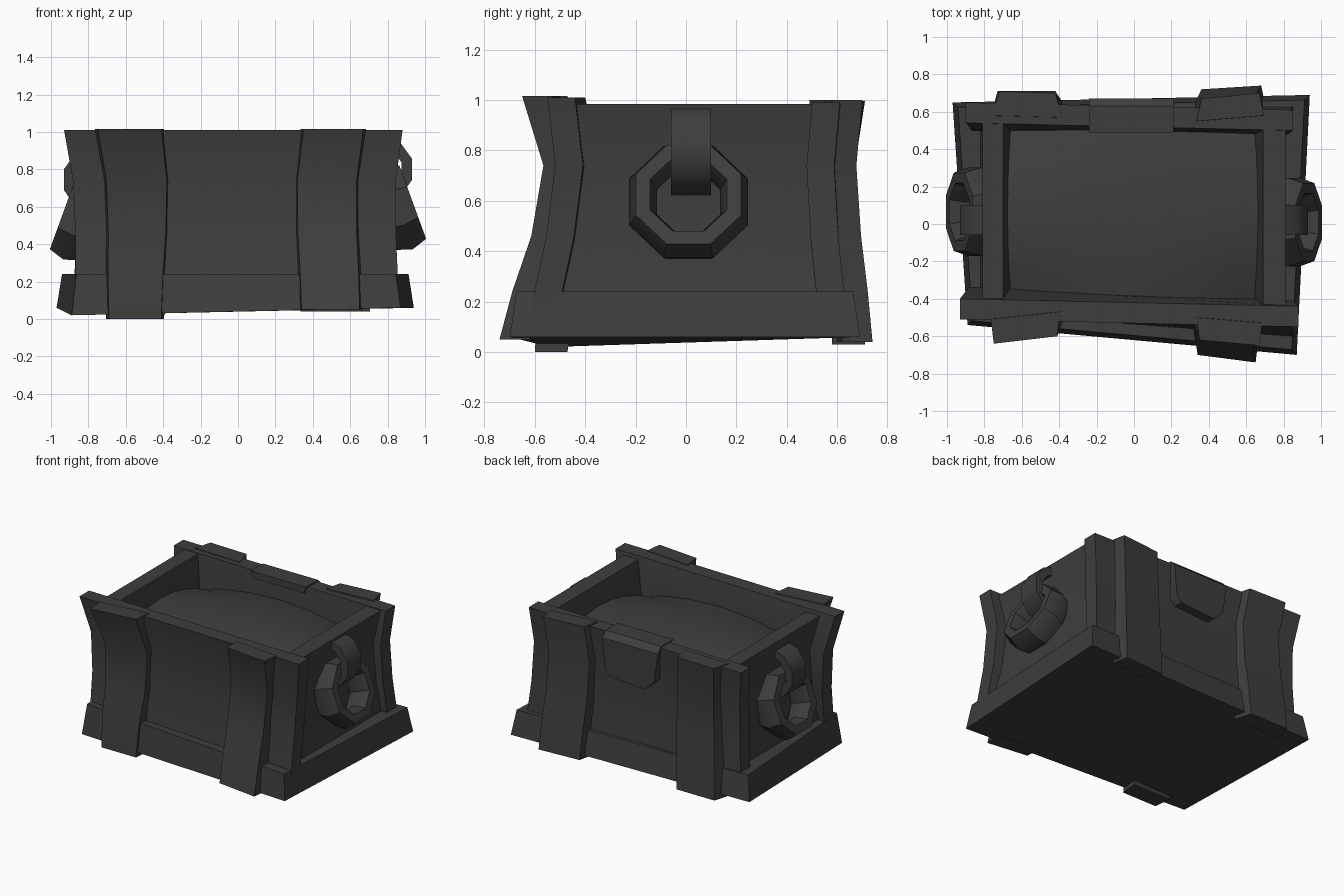
import bpy
import bmesh
from math import radians, pi, sin, cos, copysign
from mathutils import Matrix, Vector

cube = bpy.data.objects.get("Cube")
if cube:
    bpy.data.objects.remove(cube, do_unlink=True)

# The single colour
dark_grey = bpy.data.materials.new("dark_grey")
dark_grey.use_nodes = True
dark_grey.diffuse_color = (.048, .048, .048, 1)
shader = dark_grey.node_tree.nodes["Principled BSDF"]
shader.inputs["Base Color"].default_value = dark_grey.diffuse_color


def finish(name, bm):
    """Turn a bmesh into a shaded object with the grey material."""
    bmesh.ops.recalc_face_normals(bm, faces=bm.faces)
    mesh = bpy.data.meshes.new(name)
    bm.to_mesh(mesh)
    bm.free()
    mesh.materials.append(dark_grey)
    obj = bpy.data.objects.new(name, mesh)
    bpy.context.collection.objects.link(obj)
    bpy.ops.object.select_all(action='DESELECT')
    obj.select_set(True)
    bpy.context.view_layer.objects.active = obj
    bpy.ops.object.shade_smooth_by_angle(angle=radians(38))


def loft(name, rings, closed=False):
    """Skin a row of equal cross-sections; cap the ends unless it closes on itself."""
    bm = bmesh.new()
    rows = [[bm.verts.new(point) for point in ring] for ring in rings]
    pairs = list(zip(rows, rows[1:]))
    if closed:
        pairs.append((rows[-1], rows[0]))
    else:
        bm.faces.new(rows[0])
        bm.faces.new(rows[-1])
    for lower, upper in pairs:
        for i in range(len(lower)):
            bm.faces.new((lower[i - 1], lower[i], upper[i], upper[i - 1]))
    finish(name, bm)


# Share of the inward pinch at each height between the top and the foot
WAIST = {.74: 1, .46: .8, .24: .3}


def pinched_slab(name, top, foot, high, low, depth, pinch, flare=0, sideways=False):
    """Upright slab with a drawn-in waist. Top and foot give the start and end
    along the wall, then the outer position at each; depth points inward."""
    top, foot = Vector(top), Vector(foot)
    rings = []
    for z in (high, *WAIST, low):
        start, end, out_start, out_end = top.lerp(foot, (high - z) / (high - low))
        share = WAIST.get(z, 0)
        shift = copysign(pinch * share, depth)
        start -= copysign(.03 * share, start)
        end -= copysign(.03 * share, end)
        ring = [(start, out_start + shift), (end, out_end + shift),
                (end + flare, out_end + shift + depth),
                (start - flare, out_start + shift + depth)]
        rings.append([(b, a, z) if sideways else (a, b, z) for a, b in ring])
    loft(name, rings)


# Skewed plinth, slightly smaller at its upper edge
corners = [(-.89, -.54, .02), (.87, -.7, .06), (.94, .69, .06), (-.97, .65, .06)]
loft("base", [corners, [(x * .97, y * .96, .24) for x, y, z in corners]])

# Thick front and back walls
pinched_slab("front_wall", (-.93, .88, -.51, -.55), (-.87, .86, -.48, -.63),
             high=1.01, low=.1, depth=.11, pinch=.055)
pinched_slab("back_wall", (-.9, .85, .65, .61), (-.88, .86, .62, .64),
             high=.99, low=.1, depth=-.11, pinch=.03)

# Recessed end walls
pinched_slab("right_wall", (-.47, .54, .81, .81), (-.57, .57, .82, .82),
             high=.985, low=.1, depth=-.12, pinch=.05, sideways=True)
pinched_slab("left_wall", (-.43, .58, -.81, -.81), (-.41, .57, -.84, -.84),
             high=.985, low=.1, depth=.11, pinch=.05, sideways=True)

# Vertical straps running from rim to ground
pinched_slab("front_left_strap", (-.75, -.41, -.64, -.6), (-.69, -.41, -.6, -.6),
             high=1.015, low=0, depth=.13, pinch=.09, flare=.015)
pinched_slab("front_right_strap", (.35, .67, -.62, -.65), (.34, .65, -.7, -.74),
             high=1.015, low=.05, depth=.12, pinch=.11, flare=.015)
pinched_slab("back_left_strap", (-.72, -.42, .71, .7), (-.73, -.42, .71, .71),
             high=.995, low=.03, depth=-.13, pinch=.04, flare=.035)
pinched_slab("back_right_strap", (.36, .67, .67, .7), (.36, .68, .72, .74),
             high=1, low=.04, depth=-.12, pinch=.035, flare=.025)

# Plate hooked over the middle of the back rim, with clipped lower corners
outline = [(-.24, 1), (.21, 1), (.19, .74), (.15, .69), (-.13, .67), (-.21, .74)]
loft("back_latch_plate", [
    [(x, y, min(max(z, underside), crown)) for x, z in outline]
    for y, underside, crown in ((.49, .95, 1), (.57, .95, 1), (.57, 0, 1),
                                (.63, 0, 1), (.67, 0, .96))])

# Domed filling inside the rim, low in the corners
bm = bmesh.new()
bmesh.ops.create_grid(bm, x_segments=6, y_segments=6, size=1)
for v in bm.verts:
    u, w = v.co.x ** 2, v.co.y ** 2
    v.co = (.7 * v.co.x - .01, .46 * v.co.y + .06, .89 - .05 * (u + w) - .06 * u * w)
finish("domed_filling", bm)

# Deep hanging rings and the curved bands that hold them
for side, label, drop, ring_y in ((1, "right", 0, .01), (-1, "left", .055, .065)):
    band = []
    for k in range(6):
        angle = k * pi / 5 - pi / 2
        outer, inner = [(side * (.76 + r * cos(angle)), .8 - drop + r * sin(angle))
                        for r in (.18, .12)]
        band.append([(x, y, z) for (x, z), y in
                     ((outer, -.06), (outer, .1), (inner, .1), (inner, -.06))])
    loft(label + "_ring_band", band)

    place = (Matrix.Translation((side * .853, ring_y, .595 - drop))
             @ Matrix.Rotation(side * radians(70), 4, 'Y'))
    sections = []
    for k in range(8):
        turn = (place @ Matrix.Rotation((k + .5) * pi / 4, 4, 'Z')
                @ Matrix.Translation((.196, 0, 0)))
        sections.append([turn @ Vector((.06 * cos(n * pi / 3), 0, .1 * sin(n * pi / 3)))
                         for n in range(6)])
    loft(label + "_ring", sections, closed=True)
